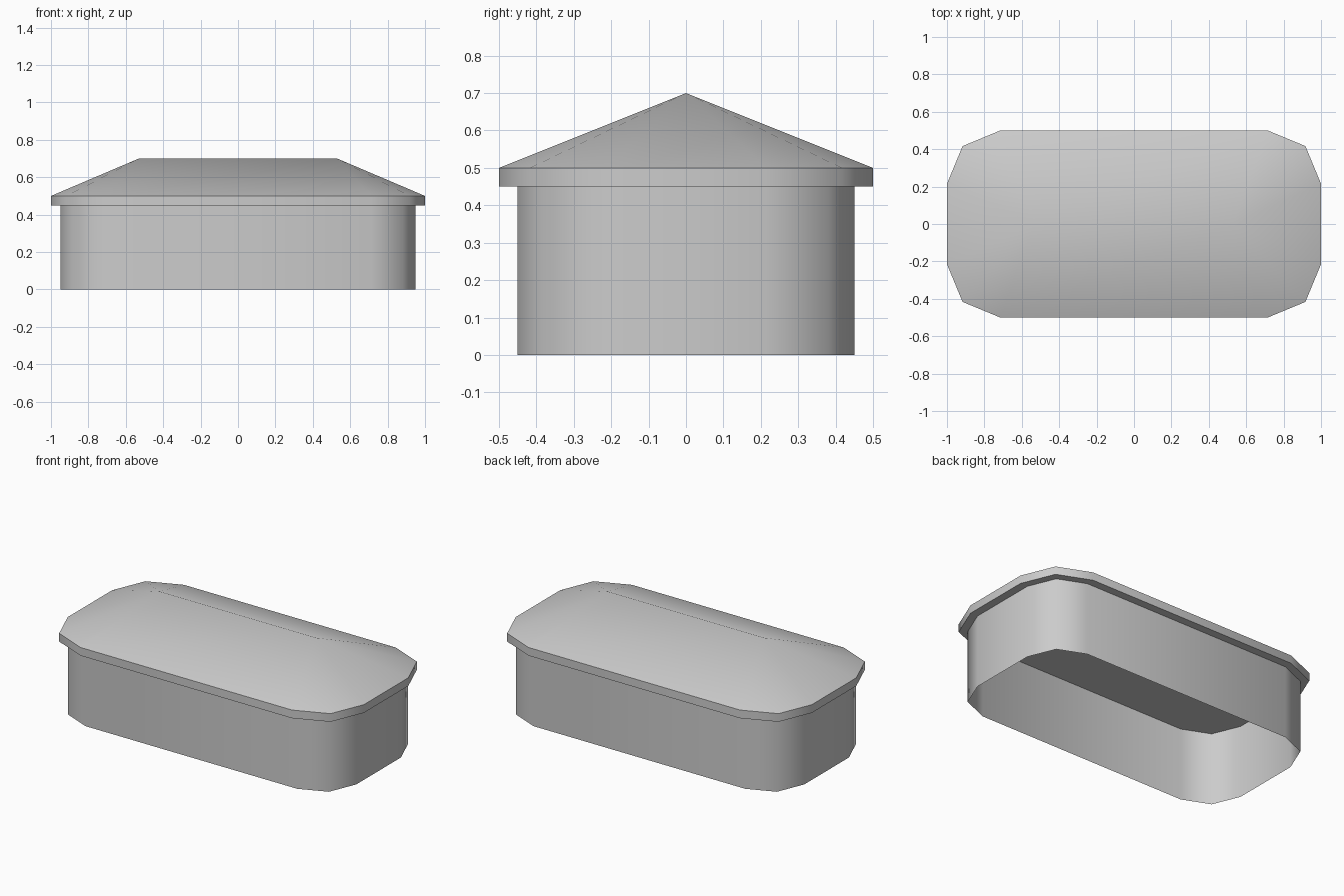
import bpy, bmesh, math

cube = bpy.data.objects.get("Cube")
if cube:
    bpy.data.objects.remove(cube, do_unlink=True)

# Single plain grey
GREY = (0.6, 0.6, 0.6, 1)
grey = bpy.data.materials.new("plain_grey")
grey.use_nodes = True
grey.diffuse_color = GREY
next(n for n in grey.node_tree.nodes
     if n.type == "BSDF_PRINCIPLED").inputs["Base Color"].default_value = GREY

# Corner arc centres shared by the wall and the roof
CX, CY = 0.715, 0.215
CORNERS = ((1, 1), (-1, 1), (-1, -1), (1, -1))


def outline(bm, radius, z):
    """Rounded rectangle with two segments per corner, counterclockwise."""
    ring = []
    for i, (sx, sy) in enumerate(CORNERS):
        for k in range(3):
            a = math.radians(90 * i + 45 * k)
            ring.append(bm.verts.new((sx * CX + radius * math.cos(a),
                                      sy * CY + radius * math.sin(a), z)))
    return ring


def band(bm, low, high):
    n = len(low)
    for i in range(n):
        j = (i + 1) % n
        bm.faces.new((low[i], low[j], high[j], high[i]))


def finish(bm, name):
    mesh = bpy.data.meshes.new(name)
    bm.to_mesh(mesh)
    bm.free()
    mesh.materials.append(grey)
    obj = bpy.data.objects.new(name, mesh)
    bpy.context.collection.objects.link(obj)
    bpy.ops.object.select_all(action="DESELECT")
    obj.select_set(True)
    bpy.context.view_layer.objects.active = obj
    bpy.ops.object.shade_smooth_by_angle(angle=math.radians(50))


# Thin wall, open at the bottom
bm = bmesh.new()
band(bm, outline(bm, 0.235, 0), outline(bm, 0.235, 0.45))
finish(bm, "wall")

# Roof: flat underside, upright rim and hipped top with a ridge
bm = bmesh.new()
low, eave = outline(bm, 0.285, 0.45), outline(bm, 0.285, 0.5)
bm.faces.new(reversed(low))
band(bm, low, eave)
right = bm.verts.new((0.53, 0, 0.7))
left = bm.verts.new((-0.53, 0, 0.7))
peaks = [right if sx > 0 else left for sx, sy in CORNERS for k in range(3)]
for i in range(len(eave)):
    j = (i + 1) % len(eave)
    face = [eave[i], eave[j], peaks[j]]
    if peaks[i] != peaks[j]:
        face.append(peaks[i])
    bm.faces.new(face)
finish(bm, "roof")
